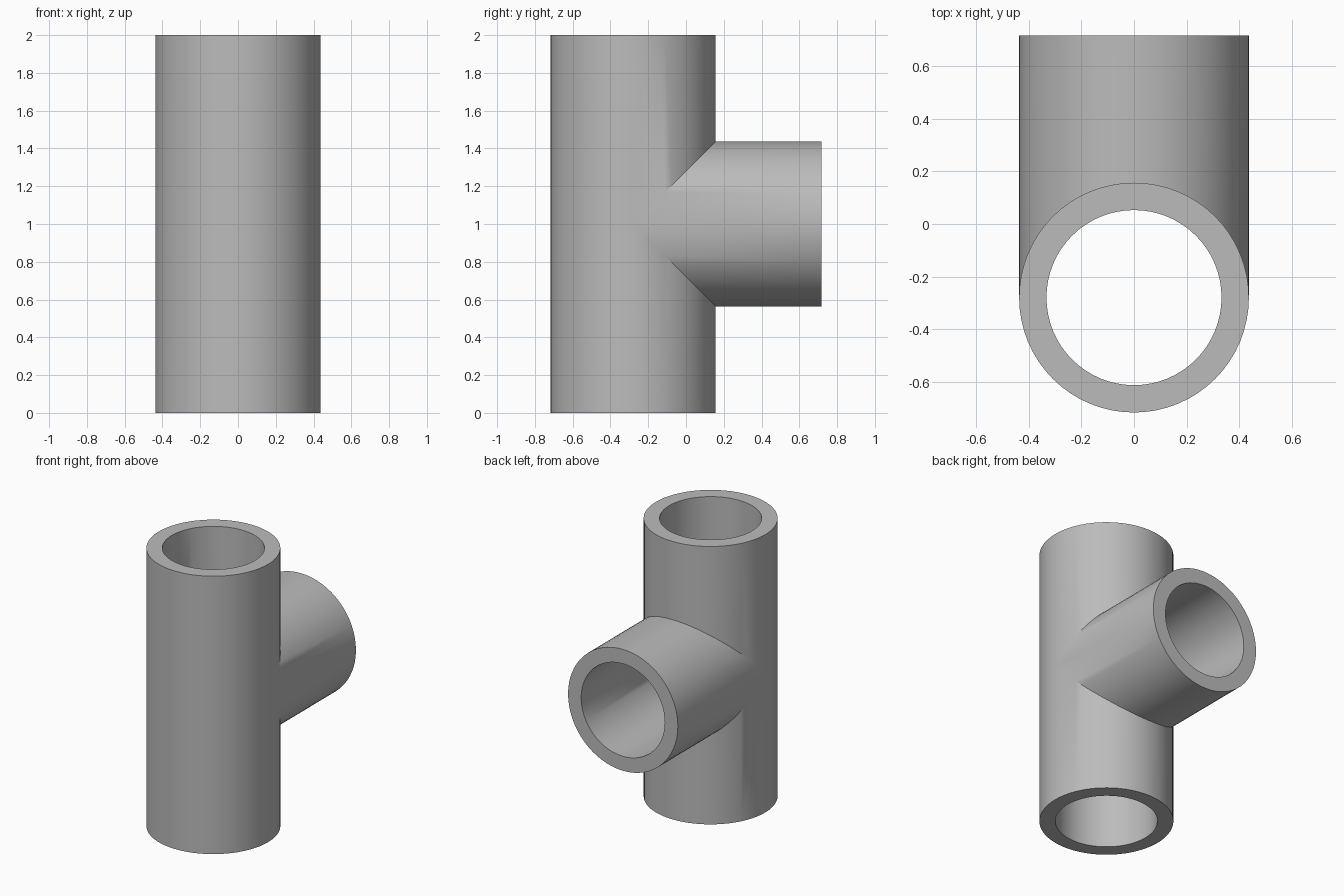
import bpy, bmesh
from math import sin, cos, pi, radians

cube = bpy.data.objects.get("Cube")
if cube:
    bpy.data.objects.remove(cube, do_unlink=True)

OUTER, INNER = 0.437, 0.333
AXIS_Y, BRANCH_END = -0.28, 0.717
MID, TOP = 1.0, 2.0
SEGMENTS = 64

grey = bpy.data.materials.new("pipe_grey")
grey.use_nodes = True
colour = (0.5, 0.5, 0.5, 1)
grey.diffuse_color = colour
grey.node_tree.nodes["Principled BSDF"].inputs["Base Color"].default_value = colour

bm = bmesh.new()


def strip(ring_a, ring_b):
    """Join two closed rings of points with quads."""
    a = [bm.verts.new(p) for p in ring_a]
    b = [bm.verts.new(p) for p in ring_b]
    for i in range(SEGMENTS):
        j = (i + 1) % SEGMENTS
        bm.faces.new((a[i], a[j], b[j], b[i]))


def rings(r):
    """Open ends and mitred joints of one wall: lower, upper and branch arms."""
    circle = [(r * cos(2 * pi * i / SEGMENTS), r * sin(2 * pi * i / SEGMENTS))
              for i in range(SEGMENTS)]
    lower = ([(x, AXIS_Y + d, 0) for x, d in circle],
             [(x, AXIS_Y + d, MID - max(d, 0)) for x, d in circle])
    upper = ([(x, AXIS_Y + d, TOP) for x, d in circle],
             [(x, AXIS_Y + d, MID + max(d, 0)) for x, d in circle])
    branch = ([(x, BRANCH_END, MID + d) for x, d in circle],
              [(x, AXIS_Y + abs(d), MID + d) for x, d in circle])
    return lower, upper, branch


# Outer wall, inner wall and the flat annular rim of each arm
for outer_arm, inner_arm in zip(rings(OUTER), rings(INNER)):
    strip(*outer_arm)
    strip(*inner_arm)
    strip(outer_arm[0], inner_arm[0])

bmesh.ops.remove_doubles(bm, verts=bm.verts, dist=0.0001)
bmesh.ops.recalc_face_normals(bm, faces=bm.faces)

mesh = bpy.data.meshes.new("tee_pipe")
bm.to_mesh(mesh)
bm.free()
mesh.materials.append(grey)
tee_pipe = bpy.data.objects.new("tee_pipe", mesh)
bpy.context.collection.objects.link(tee_pipe)

# Smooth walls with crisp rims and joints
bpy.ops.object.select_all(action="DESELECT")
tee_pipe.select_set(True)
bpy.context.view_layer.objects.active = tee_pipe
bpy.ops.object.shade_smooth_by_angle(angle=radians(30))
